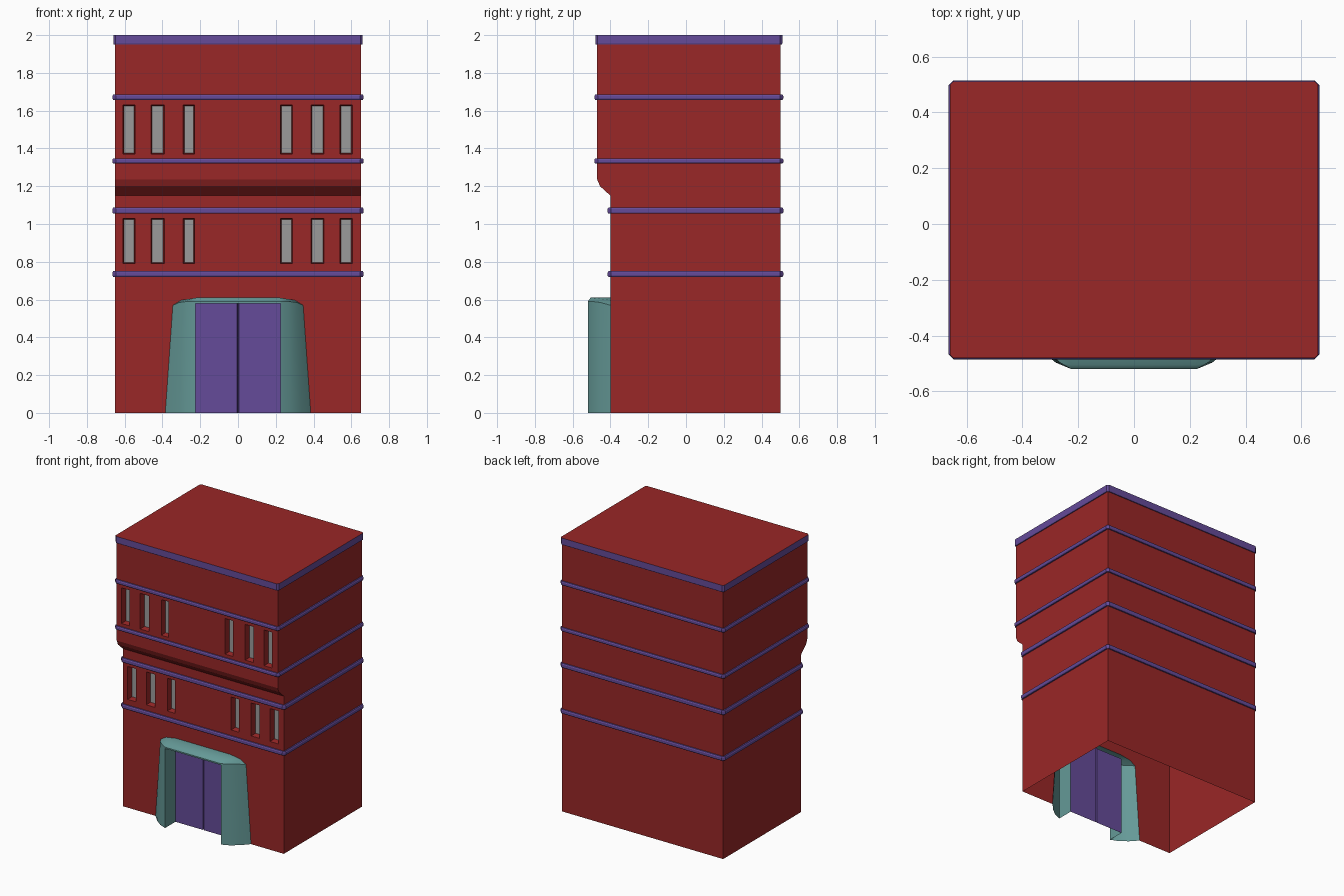
import bpy, bmesh

if "Cube" in bpy.data.objects:
    bpy.data.objects.remove(bpy.data.objects["Cube"])

def material(name, rgb):
    m = bpy.data.materials.new(name)
    m.diffuse_color = (*rgb, 1)
    m.use_nodes = True
    m.node_tree.nodes["Principled BSDF"].inputs["Base Color"].default_value = m.diffuse_color
    return m

RED = material("red_wall", (0.32, 0.02, 0.02))
PURPLE = material("purple_trim", (0.13, 0.07, 0.32))
TEAL = material("teal_frame", (0.13, 0.32, 0.31))
GREY = material("grey_pane", (0.33, 0.33, 0.33))

def finish(name, polys, mat, smooth=False):
    """Make one object from a list of polygons, welding shared corners."""
    bm = bmesh.new()
    for p in polys:
        bm.faces.new([bm.verts.new(v) for v in p])
    bmesh.ops.remove_doubles(bm, verts=bm.verts, dist=0.0005)
    me = bpy.data.meshes.new(name)
    bm.to_mesh(me)
    bm.free()
    me.materials.append(mat)
    ob = bpy.data.objects.new(name, me)
    bpy.context.collection.objects.link(ob)
    if smooth:
        bpy.ops.object.select_all(action='DESELECT')
        ob.select_set(True)
        bpy.context.view_layer.objects.active = ob
        bpy.ops.object.shade_smooth_by_angle(angle=0.6)
    return ob

def mirror(polys):
    return polys + [[(-x, y, z) for x, y, z in reversed(p)] for p in polys]

def rect(x0, x1, z0, z1, y):
    return [(x0, y, z0), (x1, y, z0), (x1, y, z1), (x0, y, z1)]

W, BACK, LOW, HIGH = 0.65, 0.50, -0.40, -0.47
SLOTS = [(-0.61, -0.545), (-0.46, -0.39), (-0.29, -0.23),
         (0.225, 0.288), (0.387, 0.455), (0.54, 0.605)]
walls, panes = [], []

# Front wall storey with tapered window recesses
def window_storey(y, z0, w0, w1, z1):
    walls.extend([rect(-W, W, z0, w0, y), rect(-W, W, w1, z1, y)])
    x = -W
    for a, b in SLOTS:
        walls.append(rect(x, a, w0, w1, y))
        outer = rect(a, b, w0, w1, y)
        t = 0.006
        inner = rect(a + t, b - t, w0 + t, w1 - t, y + 0.04)
        for i in range(4):
            j = (i + 1) % 4
            walls.append([outer[i], outer[j], inner[j], inner[i]])
        panes.append(inner)
        x = b
    walls.append(rect(x, W, w0, w1, y))

window_storey(LOW, 0.61, 0.79, 1.03, 1.15)
window_storey(HIGH, 1.235, 1.37, 1.63, 2.0)

# Ground-floor front wall, open behind the entrance frame
walls += mirror([[(0.385, LOW, 0), (W, LOW, 0), (W, LOW, 0.61), (0.22, LOW, 0.61),
                  (0.30, LOW, 0.597), (0.345, LOW, 0.57)]])
# Overhang, sides and back (the underside is open)
step = [(LOW, 1.15), (-0.455, 1.20), (HIGH, 1.235)]
for (ya, za), (yb, zb) in zip(step, step[1:]):
    walls.append([(-W, ya, za), (W, ya, za), (W, yb, zb), (-W, yb, zb)])
side = [(LOW, 0), (BACK, 0), (BACK, 2), (HIGH, 2)] + step[::-1]
walls += mirror([[(W, y, z) for y, z in side]])
walls.append(rect(-W, W, 0, 2, BACK)[::-1])
finish("building_walls", walls, RED)
finish("window_panes", panes, GREY)

# Purple ledges wrapped round the building, with clipped corners
def loop(front, o, z):
    c = o * 1.2
    x, f, b = W + o, front - o, BACK + o
    return [(-x + c, f, z), (x - c, f, z), (x, f + c, z), (x, b - c, z),
            (x - c, b, z), (-x + c, b, z), (-x, b - c, z), (-x, f + c, z)]

def ledge(name, front, profile):
    polys = []
    for (o0, z0), (o1, z1) in zip(profile, profile[1:]):
        lo, hi = loop(front, o0, z0), loop(front, o1, z1)
        for i in range(8):
            j = (i + 1) % 8
            polys.append([lo[i], lo[j], hi[j], hi[i]])
    finish(name, polys, PURPLE)

for n, (front, z0, z1) in enumerate([(LOW, 0.72, 0.75), (LOW, 1.055, 1.087),
                                     (HIGH, 1.32, 1.347), (HIGH, 1.657, 1.685)]):
    o = 0.015
    ledge(f"ledge_{n + 1}", front, [(0.001, z0), (o * 0.7, z0), (o, z0 + 0.007),
                                    (o, z1 - 0.007), (o * 0.7, z1), (0.001, z1)])
ledge("roof_edge", HIGH, [(0.001, 1.95), (0.008, 1.95), (0.01, 1.957), (0.01, 2.0)])
finish("roof", [loop(HIGH, 0.01, 2.0)], RED)

# Entrance frame: flared legs, rounded shoulders, flat top
F = -0.52
foot = [(0.225, F, 0), (0.28, -0.497, 0), (0.335, -0.455, 0), (0.385, LOW, 0)]
head = [(0.225, F, 0.59), (0.265, -0.497, 0.59), (0.31, -0.455, 0.585), (0.345, LOW, 0.57)]
t1, t2, m = (0.22, -0.505, 0.61), (0.22, LOW, 0.61), (0.30, LOW, 0.597)
frame = [[foot[i], foot[i + 1], head[i + 1], head[i]] for i in range(3)]
frame += [[head[0], head[1], t1], [head[1], head[2], m, t1], [head[2], head[3], m],
          [t1, m, t2]]
frame.append([(0.225, LOW, 0), (0.225, F, 0), (0.225, F, 0.58), (0.225, LOW, 0.58)])
frame = mirror(frame)
lintel = [(LOW, 0.58, 0.225), (F, 0.58, 0.225), (F, 0.59, 0.225),
          (-0.505, 0.61, 0.22), (LOW, 0.61, 0.22)]
for (ya, za, xa), (yb, zb, xb) in zip(lintel, lintel[1:]):
    frame.append([(-xa, ya, za), (xa, ya, za), (xb, yb, zb), (-xb, yb, zb)])
finish("entrance_frame", frame, TEAL, smooth=True)

# Double door with a groove between the leaves
H = 0.58
finish("double_door", mirror([
    rect(0.004, 0.225, 0, H, LOW),
    [(0, LOW + 0.01, 0), (0.004, LOW, 0), (0.004, LOW, H), (0, LOW + 0.01, H)]]), PURPLE)
